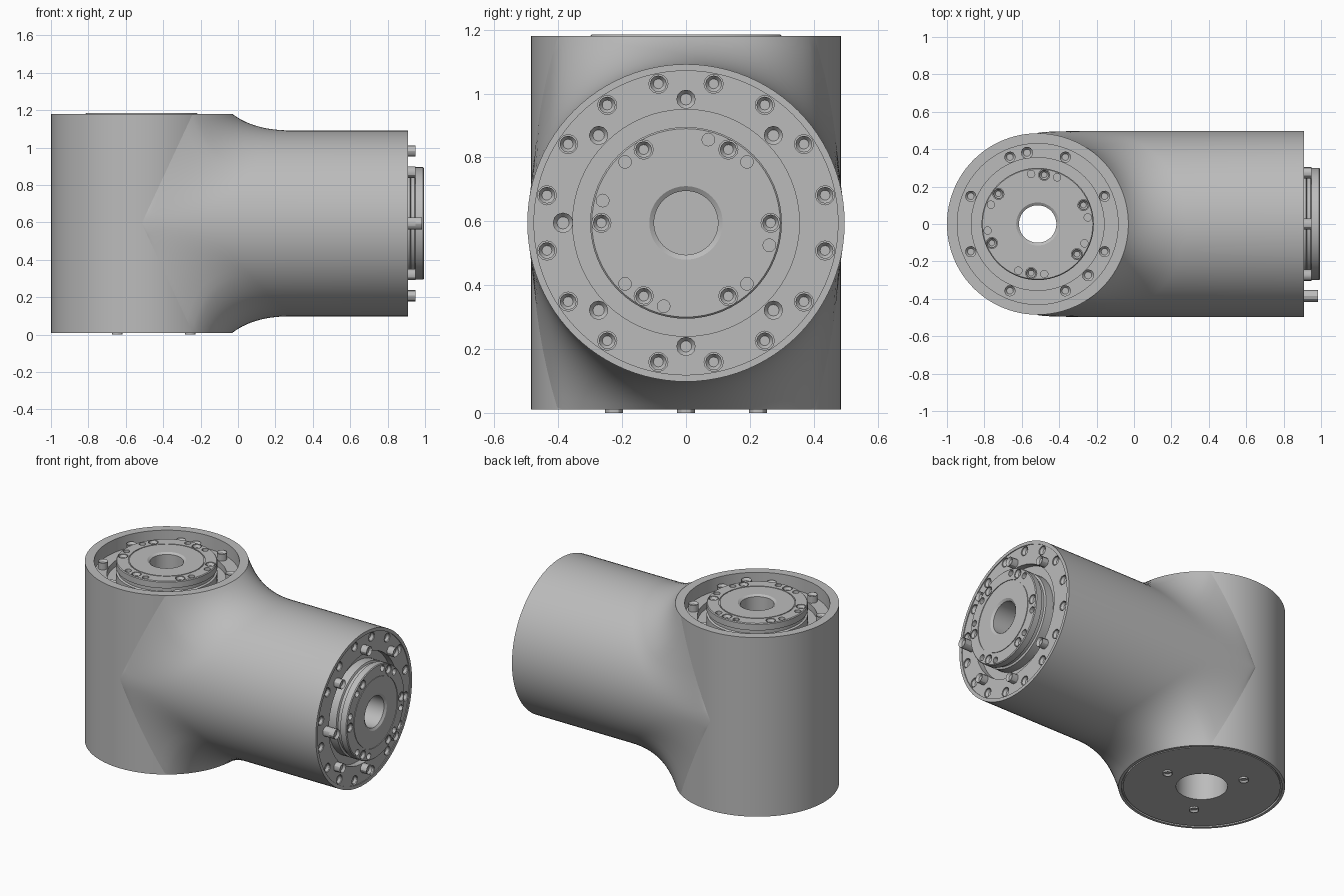
import bpy, bmesh, math
from mathutils import Matrix, Vector

cube = bpy.data.objects.get("Cube")
if cube:
    bpy.data.objects.remove(cube, do_unlink=True)

metal = bpy.data.materials.new("grey metal")
metal.use_nodes = True
GREY = (0.5, 0.5, 0.5, 1)
metal.diffuse_color = GREY
metal.node_tree.nodes["Principled BSDF"].inputs["Base Color"].default_value = GREY

CX, CZ = -0.515, 0.595          # column axis, arm axis
R_COL, R_ARM = 0.485, 0.497
ARM_END = 0.91


def finish(name, bm, matrix=Matrix()):
    bmesh.ops.recalc_face_normals(bm, faces=bm.faces)
    mesh = bpy.data.meshes.new(name)
    bm.to_mesh(mesh)
    bm.free()
    mesh.materials.append(metal)
    obj = bpy.data.objects.new(name, mesh)
    obj.matrix_world = matrix
    bpy.context.collection.objects.link(obj)
    return obj


def smooth(obj):
    bpy.ops.object.select_all(action='DESELECT')
    obj.select_set(True)
    bpy.context.view_layer.objects.active = obj
    bpy.ops.object.shade_smooth_by_angle(angle=math.radians(30))


def grid(bm, rings, wrap):
    """Skin a list of point rings with quads; wrap joins the last to the first."""
    rows = [[bm.verts.new(p) for p in ring] for ring in rings]
    pairs = list(zip(rows, rows[1:])) + ([(rows[-1], rows[0])] if wrap else [])
    for a, b in pairs:
        for i in range(len(a)):
            j = (i + 1) % len(a)
            bm.faces.new((a[i], a[j], b[j], b[i]))


def lathe(name, profile, matrix=Matrix(), sides=64):
    """Closed (radius, height) profile spun about z."""
    bm = bmesh.new()
    turns = [2 * math.pi * i / sides for i in range(sides)]
    grid(bm, [[(r * math.cos(a), r * math.sin(a), z) for a in turns]
              for r, z in profile], True)
    return finish(name, bm, matrix)


def polar(radius, degrees, z=0):
    a = math.radians(degrees)
    return Vector((radius * math.cos(a), radius * math.sin(a), z))


def add_screw(bm, pos, radius, height, socket=True):
    """Cylinder standing on pos, with a hollow hexagon-like socket."""
    made = bmesh.ops.create_cone(bm, cap_ends=True, segments=12, radius1=radius,
                                 radius2=radius, depth=height,
                                 matrix=Matrix.Translation(pos + Vector((0, 0, height / 2))))
    if socket:
        faces = {f for v in made["verts"] for f in v.link_faces if len(f.verts) == 12}
        top = max(faces, key=lambda f: f.calc_center_median().z)
        bmesh.ops.inset_region(bm, faces=[top], thickness=radius * 0.4)
        bmesh.ops.translate(bm, verts=top.verts, vec=(0, 0, -0.015))


def drill(obj, spots, depth):
    """Sink round pockets at (position, radius) into an object."""
    bm = bmesh.new()
    for pos, radius in spots:
        add_screw(bm, pos - Vector((0, 0, depth)), radius, depth * 2, False)
    cutter = finish(obj.name + "_cutter", bm, obj.matrix_world.copy())
    cutter.hide_render = True
    mod = obj.modifiers.new("pockets", 'BOOLEAN')
    mod.object, mod.solver = cutter, 'EXACT'
    bpy.context.view_layer.objects.active = obj
    bpy.ops.object.select_all(action='DESELECT')
    obj.select_set(True)
    bpy.ops.object.modifier_apply(modifier=mod.name)
    bpy.data.objects.remove(cutter, do_unlink=True)


def joint_face(side, matrix, flange_radius, bore_end, long_pins, skip=None):
    """Bolted flange with a raised hollow hub; the flange face is local z = 0."""
    flange = lathe(side + "_flange", [(0.355, -0.06), (0.355, 0),
                                      (flange_radius, 0), (flange_radius, -0.06)], matrix)
    hub = lathe(side + "_hub", [
        (0.10, bore_end), (0.10, 0.08), (0.115, 0.09), (0.222, 0.09), (0.222, 0.086),
        (0.228, 0.086), (0.228, 0.09), (0.295, 0.09), (0.30, 0.085), (0.30, 0.045),
        (0.288, 0.04), (0.288, 0.02), (0.30, 0.015), (0.30, -0.04), (0.36, -0.04),
        (0.36, -0.06), (0.12, -0.06), (0.12, bore_end)], matrix)
    screws = bmesh.new()
    # hub: six sunk screws and eight small open holes
    spots = []
    for k in range(6):
        spots.append((polar(0.265, 60 * k, 0.09), 0.03))
        add_screw(screws, polar(0.265, 60 * k, 0.06), 0.026, 0.028)
    for k in range(4):
        spots += [(polar(0.27, 90 * k + a, 0.09), 0.02) for a in (45, 75)]
    drill(hub, spots, 0.03)
    # flange: sunk outer screws where there is room, standing inner bolts
    if flange_radius > 0.45:
        angles = [22.5 * (k + 0.5) for k in range(16)]
        drill(flange, [(polar(0.444, a), 0.03) for a in angles], 0.03)
        for a in angles:
            add_screw(screws, polar(0.444, a, -0.03), 0.026, 0.026)
    for k in range(8):
        if 45 * k != skip:
            add_screw(screws, polar(0.387, 45 * k, -0.01), 0.03, 0.055)
    for a, height in long_pins:
        add_screw(screws, polar(0.385, a, -0.01), 0.032, height)
    for obj in (flange, hub, finish(side + "_screws", screws, matrix)):
        smooth(obj)


# Vertical column with an open well on top and a grooved base
smooth(lathe("column_housing", [
    (0.15, 0.012), (0.458, 0.012), (0.458, 0.024), (0.468, 0.024), (0.468, 0.01),
    (R_COL, 0.01), (R_COL, 1.18), (0.43, 1.18), (0.43, 1.03), (0.12, 1.03),
    (0.12, 0.5), (0.15, 0.5)], Matrix.Translation((CX, 0, 0)), 96))

# Base screws
base = bmesh.new()
for k in range(3):
    add_screw(base, polar(0.26, 120 * k), 0.028, 0.02)
flip = Matrix.Translation((CX, 0, 0.02)) @ Matrix.Rotation(math.pi, 4, 'X')
smooth(finish("base_screws", base, flip))

# Horizontal arm, flaring into the column with a swept fillet
SIDES, STEPS = 96, 14
strands = []
for i in range(SIDES):
    t = 2 * math.pi * i / SIDES
    s, c = math.sin(t), math.cos(t)
    seam = CX + R_COL * abs(c)
    rise = max(-0.585, min(0.585, 1.04 * c))
    start = Vector((seam, R_COL * s, CZ + rise))
    bend = Vector((seam + 0.115 * abs(c), R_ARM * s, CZ + R_ARM * c))
    stop = Vector((seam + 0.31, R_ARM * s, CZ + R_ARM * c))
    line = []
    for k in range(STEPS + 1):
        u = k / STEPS
        line.append(start * (1 - u) ** 2 + bend * 2 * u * (1 - u) + stop * u * u)
    for r, x in ((R_ARM, ARM_END), (0.476, ARM_END), (0.476, ARM_END - 0.03)):
        line.append(Vector((x, r * s, CZ + r * c)))
    strands.append(line)
arm = bmesh.new()
grid(arm, list(zip(*strands)), False)
smooth(finish("arm_housing", arm))

# Joint faces on the column top and the arm end
top = Matrix.Translation((CX, 0, 1.095)) @ Matrix.Rotation(math.radians(22.5), 4, 'Z')
joint_face("top", top, 0.432, -0.6, [(76, 0.05), (-68, 0.07)])
to_arm = Matrix(((0, 0, 1, ARM_END - 0.005), (1, 0, 0, 0), (0, 1, 0, CZ), (0, 0, 0, 1)))
joint_face("arm", to_arm, 0.478, -0.25, [(180, 0.09)], skip=0)

# Closed end of the arm bore
plug = bmesh.new()
bmesh.ops.create_circle(plug, cap_ends=True, segments=32, radius=0.11,
                        matrix=Matrix.Translation((0, 0, -0.25)))
finish("arm_bore_end", plug, to_arm)
